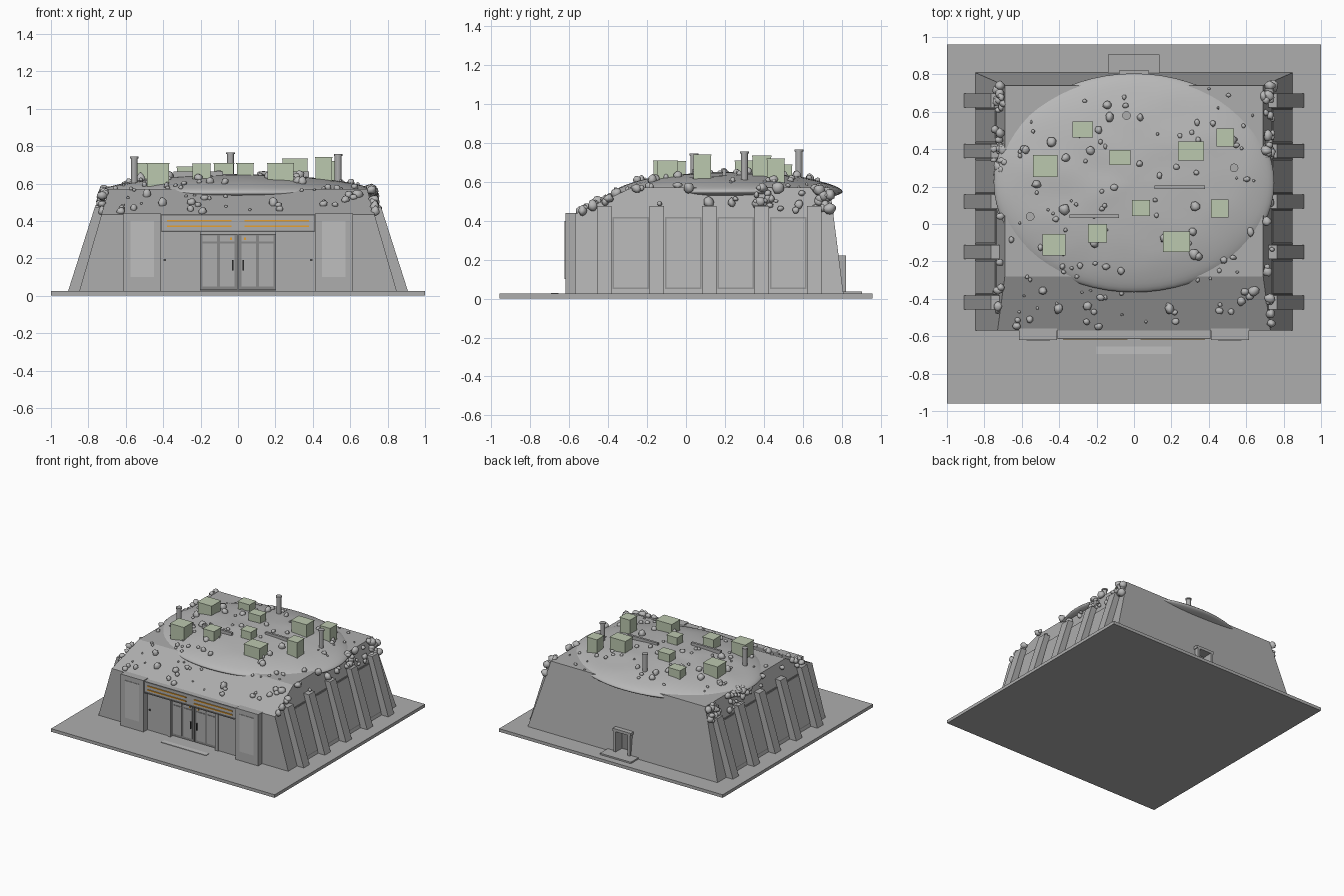
import bpy, bmesh, math, random
from mathutils import Vector, noise

if "Cube" in bpy.data.objects:
    bpy.data.objects.remove(bpy.data.objects["Cube"])
rng = random.Random(7)


def material(name, r, g, b):
    m = bpy.data.materials.new(name)
    m.use_nodes = True
    m.diffuse_color = (r, g, b, 1)
    m.node_tree.nodes["Principled BSDF"].inputs["Base Color"].default_value = (r, g, b, 1)
    return m


CONCRETE = material("concrete grey", .42, .42, .42)
STONE = material("stone grey", .48, .48, .48)
PANEL = material("light panel grey", .52, .52, .52)
FRAME = material("frame grey", .25, .25, .25)
DARK = material("dark metal", .06, .06, .06)
GREEN = material("pale green", .5, .58, .43)
ORANGE = material("orange", .8, .35, .03)


def finish(name, bm, mat, smooth=False):
    bmesh.ops.recalc_face_normals(bm, faces=bm.faces)
    me = bpy.data.meshes.new(name)
    bm.to_mesh(me)
    bm.free()
    me.materials.append(mat)
    ob = bpy.data.objects.new(name, me)
    bpy.context.collection.objects.link(ob)
    if smooth:
        for p in me.polygons:
            p.use_smooth = True
    return ob


def box(name, x0, x1, y0, y1, z0, z1, mat):
    bm = bmesh.new()
    bmesh.ops.create_cube(bm, size=1)
    for v in bm.verts:
        v.co = ((x0 + x1) / 2 + v.co.x * (x1 - x0),
                (y0 + y1) / 2 + v.co.y * (y1 - y0),
                (z0 + z1) / 2 + v.co.z * (z1 - z0))
    return finish(name, bm, mat)


def loft(name, ring_a, ring_b, mat):
    bm = bmesh.new()
    a = [bm.verts.new(p) for p in ring_a]
    b = [bm.verts.new(p) for p in ring_b]
    bm.faces.new(a)
    bm.faces.new(b)
    for i in range(len(a)):
        j = (i + 1) % len(a)
        bm.faces.new((a[i], a[j], b[j], b[i]))
    return finish(name, bm, mat)


def cylinder(name, x, y, z0, z1, r, mat):
    bm = bmesh.new()
    bmesh.ops.create_cone(bm, cap_ends=True, segments=16, radius1=r, radius2=r, depth=z1 - z0)
    bmesh.ops.translate(bm, vec=(x, y, (z0 + z1) / 2), verts=bm.verts)
    return finish(name, bm, mat)


def carve(target, cutter):
    cutter.hide_render = True
    mod = target.modifiers.new("carve", 'BOOLEAN')
    mod.object = cutter
    mod.solver = 'EXACT'
    bpy.context.view_layer.objects.active = target
    bpy.ops.object.modifier_apply(modifier=mod.name)
    bpy.data.objects.remove(cutter)


def half_width(z):
    return .85 - .29 * (z - .02)


# Ground slab and sloped hall with front and rear alcoves
box("ground_slab", -1, 1, -.96, .96, 0, .025, CONCRETE)
profile = [(-.57, .02), (-.57, .435), (-.28, .57), (.74, .57), (.81, .02)]
hall = loft("hall", [(half_width(z), y, z) for y, z in profile],
            [(-half_width(z), y, z) for y, z in profile], CONCRETE)
carve(hall, box("front_cutter", -.22, .22, -.7, -.54, .025, .34, CONCRETE))
carve(hall, box("rear_cutter", -.055, .055, .73, .9, .035, .2, CONCRETE))

# Domed roof, a lens with a gently creased surface
DOME_Y, DOME_Z, RX, RY = .22, .55, .75, .585


def roof_height(x, y):
    base = .57 if y > -.28 else .435 + (y + .57) * .135 / .29
    d = 1 - (x / RX) ** 2 - ((y - DOME_Y) / RY) ** 2
    return max(base, DOME_Z + .1 * d ** .6) if d > 0 else base


bm = bmesh.new()
bmesh.ops.create_uvsphere(bm, u_segments=64, v_segments=32, radius=1)
for v in bm.verts:
    x, y, z = v.co
    h = .1 * z ** 1.2 if z > 0 else .06 * z
    wobble = .008 * noise.noise(Vector((x * 4, y * 4, 1))) * abs(z)
    v.co = (x * RX, DOME_Y + y * RY, DOME_Z + h + wobble)
finish("roof_dome", bm, STONE, True)

# Side buttresses and framed wall panels
for s, side in ((1, "left"), (-1, "right")):
    for i in range(5):
        y = -.42 + .27 * i
        quad = [(.91, .02), (.765, .475), (.7, .475), (.82, .02)]
        loft(f"{side}_buttress_{i + 1}", [(s * x, y - .037, z) for x, z in quad],
             [(s * x, y + .037, z) for x, z in quad], CONCRETE)
        if i == 4:
            continue
        for part, half, z0, z1, out, mat in (("frame", .094, .05, .42, .005, FRAME),
                                             ("panel", .086, .058, .412, .008, CONCRETE)):
            quad = [(half_width(z0) + out, z0), (half_width(z1) + out, z1),
                    (half_width(z1) - .01, z1), (half_width(z0) - .01, z0)]
            loft(f"{side}_wall_{part}_{i + 1}", [(s * x, y + .135 - half, z) for x, z in quad],
                 [(s * x, y + .135 + half, z) for x, z in quad], mat)

# Entrance pylons, fascia and lit strips
for s, side in ((1, "left"), (-1, "right")):
    def mirror_box(part, x0, x1, y0, y1, z0, z1, mat):
        a, b = sorted((s * x0, s * x1))
        return box(f"{side}_{part}", a, b, y0, y1, z0, z1, mat)

    mirror_box("pylon", .412, .615, -.62, -.56, .02, .44, CONCRETE)
    mirror_box("pylon_panel", .45, .575, -.624, -.615, .1, .4, PANEL)
    for k, z in enumerate((.371, .402)):
        mirror_box(f"light_strip_{k + 1}", .035, .38, -.618, -.611, z - .004, z + .004, ORANGE)
    # Double door leaf: two panes in a frame, with handle and lamp
    mirror_box("door_leaf", .003, .2, -.555, -.535, .03, .33, FRAME)
    for k, x in enumerate((.018, .112)):
        mirror_box(f"door_pane_{k + 1}", x, x + .077, -.559, -.55, .05, .28, CONCRETE)
        mirror_box(f"door_transom_{k + 1}", x, x + .077, -.559, -.55, .29, .322, CONCRETE)
    mirror_box("door_handle", .023, .031, -.572, -.556, .135, .19, DARK)
    mirror_box("door_lamp", .032, .044, -.566, -.556, .298, .31, ORANGE)
    mirror_box("door_jamb", .2, .225, -.578, -.535, .025, .34, CONCRETE)
    mirror_box("wall_lock", .385, .397, -.576, -.568, .185, .197, DARK)
box("fascia", -.41, .41, -.61, -.56, .34, .435, CONCRETE)
box("fascia_upper_trim", -.41, .41, -.615, -.605, .425, .435, FRAME)
box("fascia_lower_trim", -.41, .41, -.615, -.605, .34, .348, FRAME)
box("entrance_mat", -.2, .2, -.695, -.655, .02, .029, PANEL)

# Rear service door with frame and step
box("rear_step", -.14, .135, .77, .905, .02, .037, CONCRETE)
box("rear_door", -.055, .055, .725, .74, .035, .2, FRAME)
for s in (-1, 1):
    box("rear_door_post", s * .063 - .01, s * .063 + .01, .77, .822, .03, .2, CONCRETE)
box("rear_door_lintel", -.08, .08, .765, .822, .2, .222, CONCRETE)

# Rooftop equipment: x, y, width, depth, top
units = [(-.275, .505, .11, .085, .69), (-.475, .31, .13, .12, .71), (-.075, .355, .11, .08, .71),
         (.305, .39, .14, .1, .735), (.488, .462, .095, .095, .72), (.038, .085, .095, .085, .71),
         (.458, .083, .095, .095, .742), (-.428, -.112, .125, .115, .71),
         (-.195, -.05, .1, .1, .708), (.228, -.095, .145, .11, .71)]
for i, (x, y, w, d, top) in enumerate(units):
    z0 = min(roof_height(x, y) - .02, top - .08)
    box(f"roof_unit_{i + 1}", x - w / 2 + .003, x + w / 2 - .003, y - d / 2 + .003,
        y + d / 2 - .003, z0, top - .006, GREEN)
    box(f"roof_unit_lid_{i + 1}", x - w / 2, x + w / 2, y - d / 2, y + d / 2,
        top - .006, top, GREEN)
for i, (x0, x1, y) in enumerate(((.11, .38, .197), (-.345, -.08, .042))):
    box(f"roof_duct_{i + 1}", x0, x1, y - .009, y + .009, .61, .665, CONCRETE)
for i, (x, y, top) in enumerate(((-.555, .04, .745), (-.04, .58, .767), (.535, .3, .757))):
    cylinder(f"chimney_{i + 1}", x, y, .55, top, .018, CONCRETE)
    cylinder(f"chimney_cap_{i + 1}", x, y, top - .01, top, .023, CONCRETE)

# Loose rocks on the roof and tumbling along the side edges
rocks = bmesh.new()


def rock(x, y, z, r):
    made = bmesh.ops.create_icosphere(rocks, subdivisions=2, radius=1)["verts"]
    seed = Vector((rng.uniform(0, 50), rng.uniform(0, 50), 0))
    scale = [r * rng.uniform(.8, 1.15) for _ in range(3)]
    for v in made:
        p = v.co * (1 + .3 * noise.noise(v.co * 1.2 + seed))
        v.co = (x + p.x * scale[0], y + p.y * scale[1], z + p.z * scale[2])


for _ in range(125):
    x, y = rng.uniform(-.66, .66), rng.uniform(-.55, .73)
    r = rng.choice((.008, .012, .016, .021, .026))
    rock(x, y, roof_height(x, y) + r * .3, r)
for s in (-1, 1):
    for _ in range(48):
        y = rng.choice((rng.uniform(-.55, .73), rng.gauss(.68, .04), rng.gauss(.4, .06)))
        y = min(y, .74)
        z = min(roof_height(.75, y), rng.uniform(.45, .58))
        rock(s * (half_width(z) + rng.uniform(0, .03)), y, z, rng.uniform(.012, .03))
finish("rocks", rocks, STONE, True)
